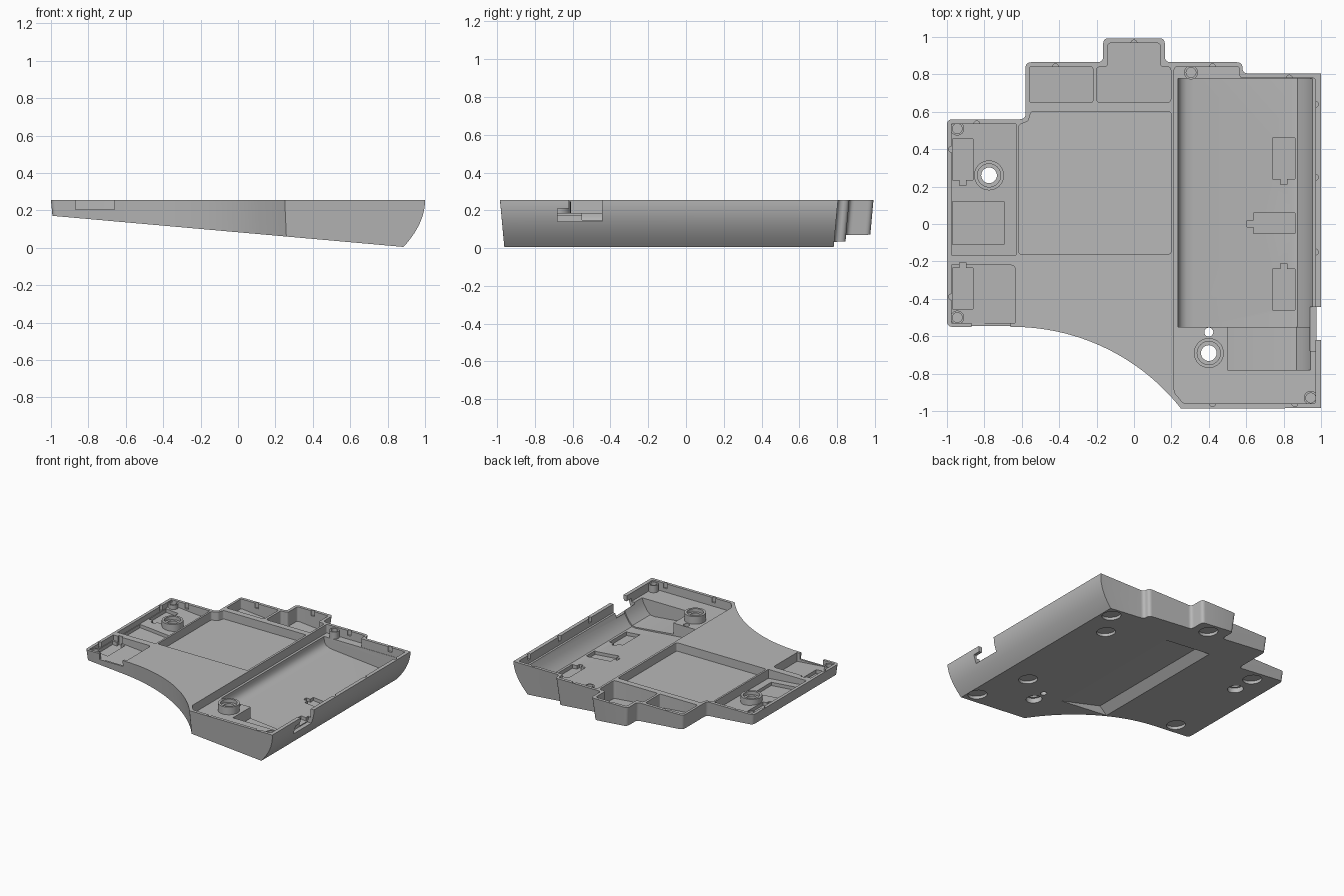
import bpy, bmesh, math
from mathutils import Vector

if "Cube" in bpy.data.objects:
    bpy.data.objects.remove(bpy.data.objects["Cube"])

grey = bpy.data.materials.new("plain_grey")
grey.use_nodes = True
grey.diffuse_color = (0.48, 0.48, 0.48, 1)
grey.node_tree.nodes["Principled BSDF"].inputs["Base Color"].default_value = grey.diffuse_color

RIM = 0.255


def base(x):
    """Height of the sloping underside."""
    return 0.083 - 0.0888 * x


def above(t):
    """Floor running parallel to the underside."""
    return lambda x: base(x) + t


def loft(name, lower, upper):
    bm = bmesh.new()
    a = [bm.verts.new(p) for p in lower]
    b = [bm.verts.new(p) for p in upper]
    bm.faces.new(a)
    bm.faces.new(b)
    for i in range(len(a)):
        j = (i + 1) % len(a)
        bm.faces.new((a[i], a[j], b[j], b[i]))
    bmesh.ops.recalc_face_normals(bm, faces=bm.faces)
    mesh = bpy.data.meshes.new(name)
    bm.to_mesh(mesh)
    bm.free()
    mesh.materials.append(grey)
    ob = bpy.data.objects.new(name, mesh)
    bpy.context.collection.objects.link(ob)
    return ob


def prism(name, pts, bottom, top=0.4):
    f = bottom if callable(bottom) else lambda x: bottom
    g = top if callable(top) else lambda x: top
    return loft(name, [(x, y, f(x)) for x, y in pts], [(x, y, g(x)) for x, y in pts])


def along_y(name, pts, y0, y1):
    return loft(name, [(x, y0, z) for x, z in pts], [(x, y1, z) for x, z in pts])


def rect(x0, x1, y0, y1):
    return [(x0, y0), (x1, y0), (x1, y1), (x0, y1)]


def circle(x, y, r, n=32):
    return [(x + r * math.cos(math.tau * i / n), y + r * math.sin(math.tau * i / n)) for i in range(n)]


def fillet(pts, r, skip=()):
    out = []
    for i, p in enumerate(pts):
        p = Vector(p)
        if i in skip:
            out.append(p)
            continue
        a = p + (Vector(pts[i - 1]) - p).normalized() * r
        b = p + (Vector(pts[(i + 1) % len(pts)]) - p).normalized() * r
        for k in range(6):
            t = k / 5
            out.append(a * (1 - t) ** 2 + p * 2 * t * (1 - t) + b * t * t)
    return [tuple(p) for p in out]


def inset(pts, d):
    out = []
    for i, p in enumerate(pts):
        p = Vector(p)
        u = (p - Vector(pts[i - 1])).normalized()
        v = (Vector(pts[(i + 1) % len(pts)]) - p).normalized()
        n1, n2 = Vector((-u.y, u.x)), Vector((-v.y, v.x))
        out.append(tuple(p + (n1 + n2) * d / (1 + n1.dot(n2))))
    return out


def combine(target, tool, op="DIFFERENCE"):
    m = target.modifiers.new(tool.name, "BOOLEAN")
    m.operation, m.solver, m.object = op, "EXACT", tool
    bpy.context.view_layer.objects.active = target
    bpy.ops.object.modifier_apply(modifier=m.name)
    bpy.data.objects.remove(tool)


# Shell: wedge section with a bowed side, trimmed by the drafted plan outline
N = 14
bow = [(1 - 0.115 * (1 - i / N) ** 2, 0.005 + 0.25 * i / N) for i in range(N + 1)]
section = [(-1.1, base(-1.1))] + bow + [(1.0, 0.35), (-1.1, 0.35)]
shell = along_y("case_tray", section, -1.1, 1.1)

R = 1.148
end = math.asin(0.9 / R)
ARC = 28
arc = [(-0.65 + R * math.sin(end * i / ARC), -0.55 - R + R * math.cos(end * i / ARC)) for i in range(ARC + 1)]
plan = [(-1, -0.55)] + arc + [
    (1.05, -0.985), (1.05, 0.805), (0.58, 0.805), (0.58, 0.865), (0.165, 0.865), (0.165, 0.993),
    (-0.165, 0.993), (-0.165, 0.865), (-0.58, 0.865), (-0.58, 0.56), (-1, 0.56)]
sharp = range(1, ARC + 2)
lower = fillet(inset(plan, 0.028), 0.03, sharp)
upper = fillet(plan, 0.03, sharp)
trim = loft("plan_trim", [(x, y, -0.05) for x, y in lower], [(x, y, RIM) for x, y in upper])
combine(shell, trim, "INTERSECT")

# Pockets sunk in the deck
side_pocket = rect(-0.975, -0.63, -0.165, 0.535)
front_pocket = fillet(rect(-0.975, -0.635, -0.53, -0.22), 0.025, (0, 1, 3))
main_pocket = fillet([(-0.615, -0.16), (0.197, -0.16), (0.197, 0.6), (-0.55, 0.6), (-0.565, 0.55),
                      (-0.615, 0.53)], 0.012)
small_pocket = fillet(rect(-0.56, -0.22, 0.65, 0.84), 0.012)
tab_pocket = fillet([(-0.2, 0.65), (0.197, 0.65), (0.197, 0.84), (0.14, 0.84), (0.14, 0.968),
                     (-0.14, 0.968), (-0.14, 0.84), (-0.2, 0.84)], 0.02)
shelf = fillet([(0.215, -0.9), (0.265, -0.96), (0.97, -0.96), (0.97, 0.78), (0.565, 0.78),
                (0.565, 0.84), (0.215, 0.84)], 0.015)
for pts, floor in ((side_pocket, above(0.043)), (front_pocket, above(0.043)), (main_pocket, 0.186),
                   (small_pocket, above(0.043)), (tab_pocket, above(0.043)), (shelf, 0.185)):
    combine(shell, prism("pocket", pts, floor))

# Long bay with rounded sides, and a stepped bay in front of it
right_side = [(0.84, 0.05), (0.875, 0.055), (0.905, 0.085), (0.935, 0.135), (0.955, 0.19), (0.96, 0.4)]
bay = [(0.235, 0.4), (0.235, 0.17), (0.24, 0.14), (0.255, 0.117), (0.28, 0.104), (0.32, 0.097)] + right_side
combine(shell, along_y("bay", bay, -0.55, 0.777))
step = [(0.5, 0.4), (0.5, base(0.5) + 0.055)] + [(x - 0.005, z + 0.01) for x, z in right_side]
combine(shell, along_y("bay_step", step, -0.78, -0.53))

# Blind slots with a small finger tab
for s in (-1, 1):
    for x0, x1, mid, y0, y1 in ((0.74, 0.86, 0.8, 0.24, 0.46), (-0.97, -0.86, -0.915, 0.235, 0.455)):
        tab = rect(mid - 0.018, mid + 0.018, y0 - 0.03, y0 + 0.02)
        for pts in (rect(x0, x1, y0, y1), tab):
            combine(shell, prism("slot", [(x, s * y) for x, y in pts], above(0.014)))
for pts in (rect(0.605, 0.69, -0.015, 0.02), rect(0.64, 0.86, -0.05, 0.06), rect(-0.97, -0.695, -0.11, 0.12)):
    combine(shell, prism("slot", pts, above(0.016)))

# Openings in the walls
combine(shell, prism("front_notch", rect(-0.87, -0.66, -0.6, -0.5), 0.205))
combine(shell, prism("side_notch", rect(0.94, 1.1, -0.62, -0.445), 0.14))
combine(shell, prism("side_notch_low", rect(0.94, 1.1, -0.68, -0.6), 0.14, 0.21))

# Snap grooves around the rim
for x, y in ((-0.84, 0.535), (-0.42, 0.84), (0, 0.968), (0.42, 0.84), (0.83, 0.78), (0.97, 0.64),
             (0.97, 0.25), (0.97, -0.15), (0.42, -0.96), (0.86, -0.96), (-0.975, 0.4), (-0.975, -0.39)):
    combine(shell, prism("groove", circle(x, y, 0.016, 16), 0.215))

# Screw bosses, countersunk from below, and corner pegs
for x, y in ((-0.775, 0.26), (0.4, -0.69)):
    combine(shell, prism("boss", circle(x, y, 0.08), above(0.02), 0.247), "UNION")
    combine(shell, prism("boss_well", circle(x, y, 0.062), 0.22))
    combine(shell, prism("boss_hole", circle(x, y, 0.042), -0.1))
    combine(shell, prism("screw_recess", circle(x, y, 0.06), -0.1, above(0.04)))
for x, y in ((-0.945, 0.51), (-0.945, -0.5), (0.305, 0.81), (0.945, -0.93)):
    combine(shell, prism("peg", circle(x, y, 0.037), 0.18, 0.243), "UNION")
    combine(shell, prism("peg_hole", circle(x, y, 0.026), 0.215))
combine(shell, prism("pin_hole", circle(0.4, -0.578, 0.024), -0.1))

# Underside: foot recesses and a tapering grip recess
for x, y in ((0.8, 0.69), (0.66, 0.46), (0.01, 0.88), (0.65, -0.46), (0.81, -0.86), (-0.78, 0.45), (-0.78, -0.44)):
    combine(shell, prism("foot_recess", circle(x, y, 0.072), -0.1, above(0.024)))
grip = [(-0.235, 0.0), (0.21, 0.0), (0.21, base(0.21)), (-0.17, 0.162), (-0.235, base(-0.235))]
combine(shell, along_y("grip_recess", grip, -0.6, 0.6))

bpy.ops.object.select_all(action="DESELECT")
shell.select_set(True)
bpy.context.view_layer.objects.active = shell
bpy.ops.object.shade_smooth_by_angle(angle=math.radians(30))
